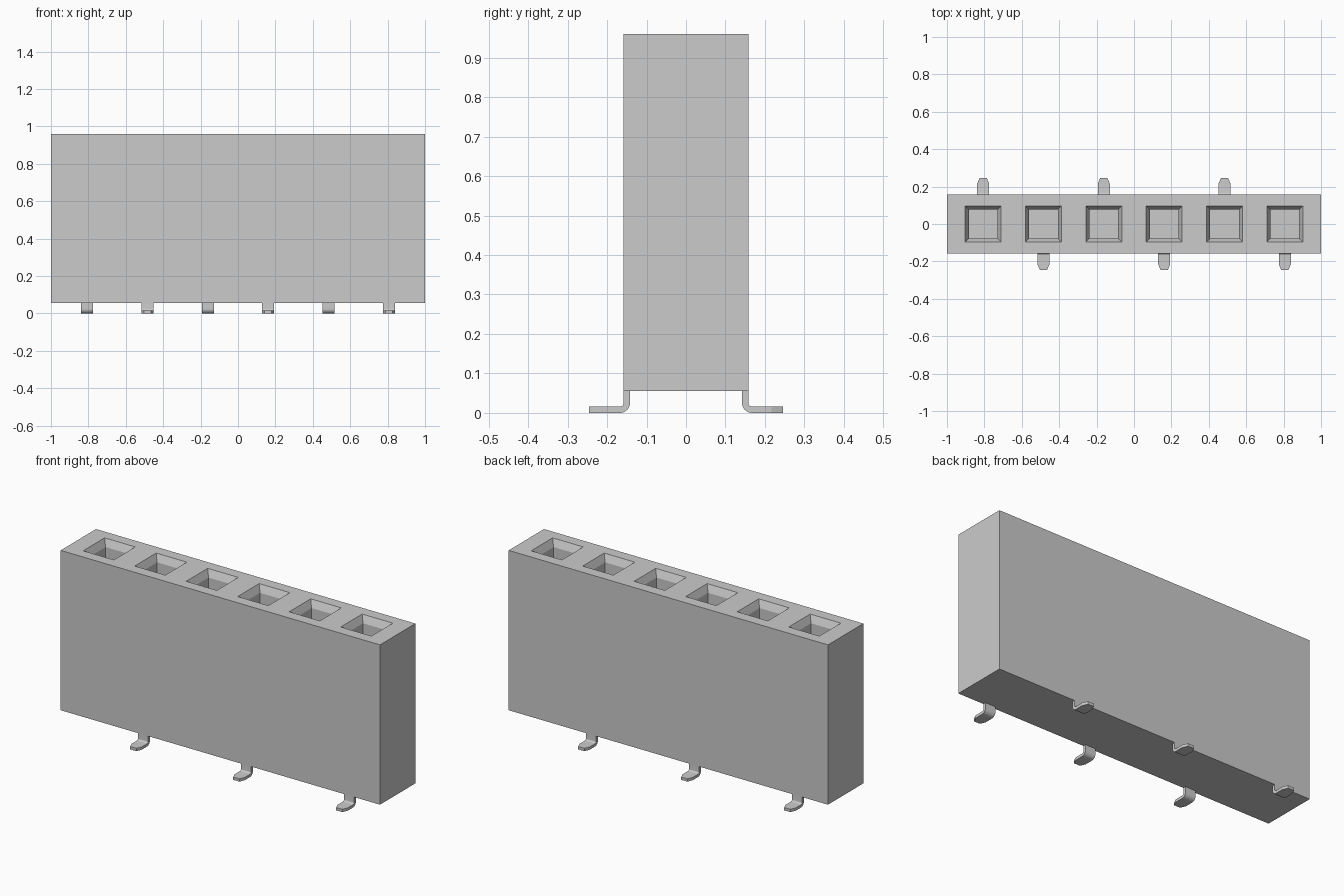
import bpy, bmesh, math

if "Cube" in bpy.data.objects:
    bpy.data.objects.remove(bpy.data.objects["Cube"], do_unlink=True)

grey = bpy.data.materials.new("grey")
grey.use_nodes = True
GREY = (0.6, 0.6, 0.6, 1)
grey.diffuse_color = GREY
grey.node_tree.nodes["Principled BSDF"].inputs["Base Color"].default_value = GREY

PITCH = 0.3226
CENTRES = [(i - 2.5) * PITCH for i in range(6)]
DEPTH, BOTTOM, TOP = 0.158, 0.055, 0.96     # housing half depth and heights
MOUTH, BEVEL, LEAD_IN, HOLE = 0.096, 0.027, 0.04, 0.3


def finish(name, bm):
    bmesh.ops.recalc_face_normals(bm, faces=bm.faces)
    mesh = bpy.data.meshes.new(name)
    bm.to_mesh(mesh)
    bm.free()
    mesh.materials.append(grey)
    obj = bpy.data.objects.new(name, mesh)
    bpy.context.collection.objects.link(obj)
    return obj


def make_housing():
    bm = bmesh.new()
    bmesh.ops.create_cube(bm, size=1)
    for v in bm.verts:
        v.co.x *= 2
        v.co.y *= 2 * DEPTH
        v.co.z = TOP if v.co.z > 0 else BOTTOM

    # Slice the top face into cells around each socket mouth
    cuts = [((c + s * MOUTH, 0, 0), (1, 0, 0)) for c in CENTRES for s in (-1, 1)]
    cuts += [((0, s * MOUTH, 0), (0, 1, 0)) for s in (-1, 1)]
    for point, normal in cuts:
        top = [f for f in bm.faces if f.normal.z > 0.9]
        edges = {e for f in top for e in f.edges}
        verts = {v for f in top for v in f.verts}
        bmesh.ops.bisect_plane(bm, geom=top + list(edges) + list(verts),
                               plane_co=point, plane_no=normal, dist=1e-5)
        bm.normal_update()

    # Sink a bevelled lead-in and a square hole in each mouth
    mouths = []
    for f in bm.faces:
        p = f.calc_center_median()
        if f.normal.z > 0.9 and abs(p.y) < 0.01 and min(abs(p.x - c) for c in CENTRES) < 0.01:
            mouths.append(f)
    bmesh.ops.inset_individual(bm, faces=mouths, thickness=BEVEL)
    for f in mouths:
        for v in f.verts:
            v.co.z -= LEAD_IN
    floors = bmesh.ops.extrude_discrete_faces(bm, faces=mouths)["faces"]
    for f in floors:
        for v in f.verts:
            v.co.z = TOP - HOLE
    return finish("housing", bm)


def make_leg(name, x, side):
    """Bent flat strip: stations are (y, z, normal y, normal z, half width)."""
    half, width, radius = 0.008, 0.032, 0.017
    cy, cz = 0.167, 0.025
    stations = [(0.150, BOTTOM + 0.01, -1, 0, width)]
    for i in range(9):
        a = i / 8 * math.pi / 2
        ny, nz = -math.cos(a), -math.sin(a)
        stations.append((cy + radius * ny, cz + radius * nz, ny, nz, width))
    stations += [(0.216, half, 0, -1, width), (0.246, half, 0, -1, 0.019)]

    bm = bmesh.new()
    rings = []
    for y, z, ny, nz, w in stations:
        corners = ((-w, half), (w, half), (w, -half), (-w, -half))
        rings.append([bm.verts.new((x + dx, side * (y + t * ny), z + t * nz))
                      for dx, t in corners])
    for a, b in zip(rings, rings[1:]):
        for i in range(4):
            j = (i + 1) % 4
            bm.faces.new((a[i], a[j], b[j], b[i]))
    bm.faces.new(rings[0])
    bm.faces.new(rings[-1])
    obj = finish(name, bm)
    bpy.ops.object.select_all(action="DESELECT")
    obj.select_set(True)
    bpy.context.view_layer.objects.active = obj
    bpy.ops.object.shade_smooth_by_angle(angle=math.radians(20))


make_housing()
# Legs alternate between the back and the front
for n, cx in enumerate(CENTRES):
    make_leg(f"contact_leg_{n + 1}", cx, 1 if n % 2 == 0 else -1)
